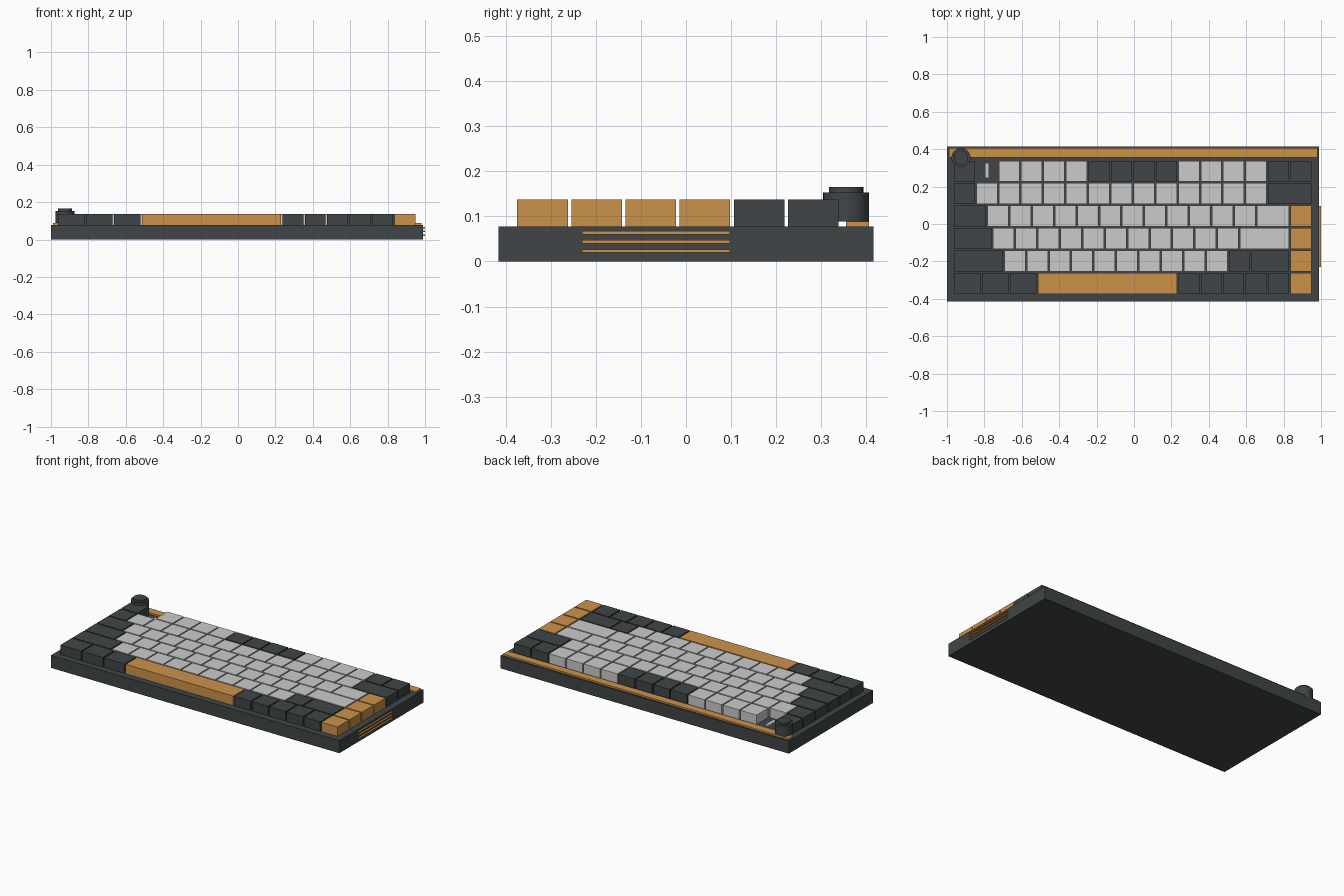
import bpy
import math

if "Cube" in bpy.data.objects:
    bpy.data.objects.remove(bpy.data.objects["Cube"])


def material(name, rgb):
    m = bpy.data.materials.new(name)
    m.use_nodes = True
    m.diffuse_color = (*rgb, 1)
    m.node_tree.nodes["Principled BSDF"].inputs["Base Color"].default_value = (*rgb, 1)
    return m


DARK = material("charcoal", (0.05, 0.06, 0.063))
LIGHT = material("light grey", (0.6, 0.6, 0.6))
ORANGE = material("amber", (0.6, 0.29, 0.068))


def box(name, x, y, z, mat):
    """Box from (min, max) ranges on each axis."""
    bpy.ops.mesh.primitive_cube_add(size=1, location=[sum(r) / 2 for r in (x, y, z)])
    ob = bpy.context.object
    ob.name = name
    ob.scale = [r[1] - r[0] for r in (x, y, z)]
    bpy.ops.object.transform_apply(location=False, rotation=False, scale=True)
    ob.data.materials.append(mat)
    return ob


def disc(name, radius, z, mat):
    bpy.ops.mesh.primitive_cylinder_add(vertices=32, radius=radius, depth=z[1] - z[0],
                                        location=(-0.925, 0.355, sum(z) / 2))
    ob = bpy.context.object
    ob.name = name
    ob.data.materials.append(mat)
    bpy.ops.object.shade_smooth_by_angle(angle=math.radians(35))


# Case and rear accent bar
TOP = 0.078
box("case", (-1, 0.99), (-0.415, 0.415), (0, TOP), DARK)
box("rear_accent_bar", (-0.99, 0.98), (0.355, 0.405), (TOP, 0.088), ORANGE)

# Side grille
for i in range(3):
    z = 0.02 + 0.02 * i
    box(f"side_vent_{i + 1}", (0.985, 1), (-0.23, 0.097), (z, z + 0.007), ORANGE)

# Rotary knob and indicator light
disc("knob", 0.051, (0.088, 0.153), DARK)
disc("knob_cap", 0.038, (0.153, 0.165), DARK)
box("indicator_light", (-0.797, -0.774), (0.245, 0.325), (TOP, 0.088), LIGHT)

# Key rows from back to front: (count, width in units, material), None leaves a gap
UNIT, GAP = 0.12, 0.008
ROWS = [
    [(1, 1, DARK), (1, 1, None), (4, 1, LIGHT), (4, 1, DARK), (4, 1, LIGHT), (2, 1, DARK)],
    [(1, 1, DARK), (13, 1, LIGHT), (1, 2, DARK)],
    [(1, 1.5, DARK), (12, 1, LIGHT), (1, 1.5, LIGHT), (1, 1, ORANGE)],
    [(1, 1.75, DARK), (11, 1, LIGHT), (1, 2.25, LIGHT), (1, 1, ORANGE)],
    [(1, 2.25, DARK), (10, 1, LIGHT), (1, 1, DARK), (1, 1.75, DARK), (1, 1, ORANGE)],
    [(3, 1.25, DARK), (1, 6.25, ORANGE), (5, 1, DARK), (1, 1, ORANGE)],
]
for r, row in enumerate(ROWS):
    x, y = -0.967, 0.282 - r * UNIT
    number = 0
    for count, width, mat in row:
        for _ in range(count):
            if mat:
                number += 1
                box(f"key_row{r + 1}_{number}",
                    (x + GAP / 2, x + width * UNIT - GAP / 2),
                    (y - (UNIT - GAP) / 2, y + (UNIT - GAP) / 2), (TOP, 0.137), mat)
            x += width * UNIT
